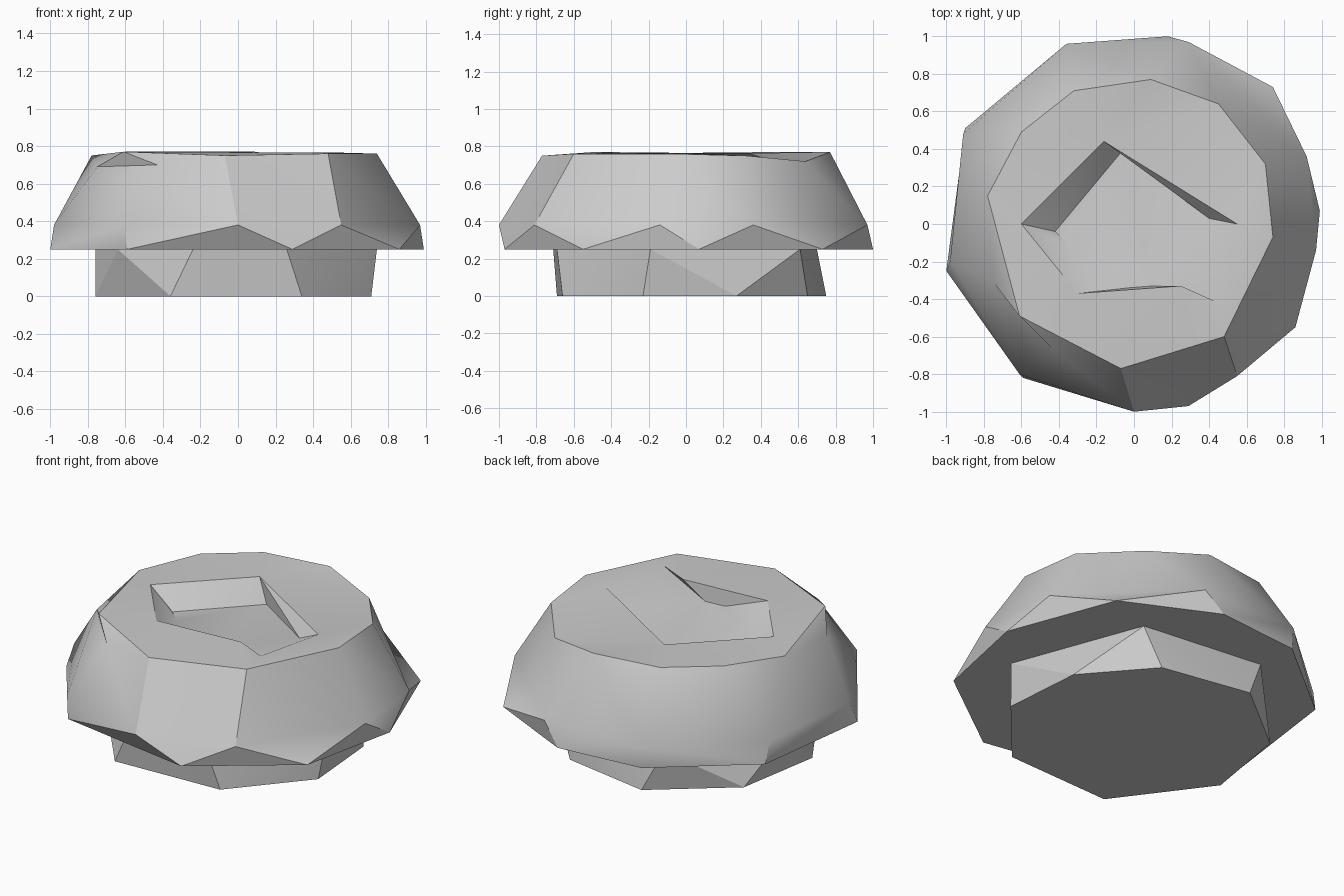
import bpy
import bmesh
import math
from mathutils import Vector

cube = bpy.data.objects.get("Cube")
if cube:
    bpy.data.objects.remove(cube)

# One plain grey for everything
grey = bpy.data.materials.new("plain grey")
grey.use_nodes = True
grey.diffuse_color = (0.6, 0.6, 0.6, 1)
grey.node_tree.nodes["Principled BSDF"].inputs["Base Color"].default_value = (0.6, 0.6, 0.6, 1)


def ring(bm, points, height=None):
    """Add a counter-clockwise loop of vertices, flat if a height is given."""
    return [bm.verts.new(p if height is None else (*p, height)) for p in points]


def bridge(bm, lower, upper):
    """Join two loops of different sizes with triangles, taking the shorter diagonal."""
    start = min(range(len(upper)), key=lambda k: (upper[k].co - lower[0].co).length)
    upper = upper[start:] + upper[:start]
    n, m = len(lower), len(upper)
    i = j = 0
    while i < n or j < m:
        a, b = lower[i % n], upper[j % m]
        next_a, next_b = lower[(i + 1) % n], upper[(j + 1) % m]
        step_lower = (next_a.co - b.co).length <= (next_b.co - a.co).length
        if j == m or (i < n and step_lower):
            bm.faces.new((a, next_a, b))
            i += 1
        else:
            bm.faces.new((a, next_b, b))
            j += 1


def finish(bm, name, angle):
    """Turn the bmesh into a shaded object."""
    bmesh.ops.recalc_face_normals(bm, faces=bm.faces)
    mesh = bpy.data.meshes.new(name)
    bm.to_mesh(mesh)
    bm.free()
    mesh.materials.append(grey)
    obj = bpy.data.objects.new(name, mesh)
    bpy.context.collection.objects.link(obj)
    bpy.ops.object.select_all(action="DESELECT")
    obj.select_set(True)
    bpy.context.view_layer.objects.active = obj
    bpy.ops.object.shade_smooth_by_angle(angle=math.radians(angle))


# Foot: a short irregular plinth
bm = bmesh.new()
foot_bottom = ring(bm, [(.34, -.66), (.71, -.23), (.67, .27), (.34, .65),
                        (-.22, .75), (-.67, .39), (-.76, -.15), (-.36, -.69)], 0)
foot_top = ring(bm, [(.26, -.69), (.74, -.19), (.44, .61), (-.34, .7),
                     (-.76, .1), (-.64, -.4), (-.24, -.71)], .25)
bridge(bm, foot_bottom, foot_top)
bm.faces.new(foot_bottom)
bm.faces.new(foot_top)
finish(bm, "foot", 20)

# Cap: underside, belly, sloping side and dished top
bm = bmesh.new()
underside = ring(bm, [(.29, -.97), (.86, -.55), (.99, .07), (.74, .73), (.18, 1),
                      (-.36, .95), (-.9, .51), (-1, -.25), (-.59, -.82)], .25)
belly = ring(bm, [(0, -1), (.55, -.81), (.97, -.14), (.92, .36), (.29, .97),
                  (-.36, .96), (-.91, .48), (-.98, -.2), (-.61, -.8)], .38)
shoulder = ring(bm, [(-.07, -.77, .75), (.48, -.6, .76), (.74, -.07, .76), (.7, .32, .75),
                     (.45, .64, .72), (.09, .77, .77), (-.32, .71, .77), (-.6, .49, .77),
                     (-.78, .15, .75)])
bm.faces.new(underside)
bridge(bm, underside, belly)

# Overhanging corner on the shoulder
dent_a, dent_b, corner = ring(bm, [(-.75, -.31, .69), (-.43, -.67, .7), (-.61, -.49, .77)])
bridge(bm, belly, shoulder + [dent_a, dent_b])
for tri in ((dent_a, dent_b, corner), (shoulder[-1], dent_a, corner), (dent_b, shoulder[0], corner)):
    bm.faces.new(tri)

# Dished hollow in the top
rim = ring(bm, [(-.3, -.37), (.25, -.33), (.45, -.42), (.55, 0), (-.16, .44), (-.6, 0)], .765)
hollow = ring(bm, [(-.03, -.34, .67), (.1, -.33, .67), (.4, .03, .69),
                   (-.07, .38, .64), (-.42, -.04, .66), (-.34, -.12, .66)])
bridge(bm, shoulder + [corner], rim)
bridge(bm, rim, hollow)
bm.faces.new(hollow)
finish(bm, "cap", 30)
